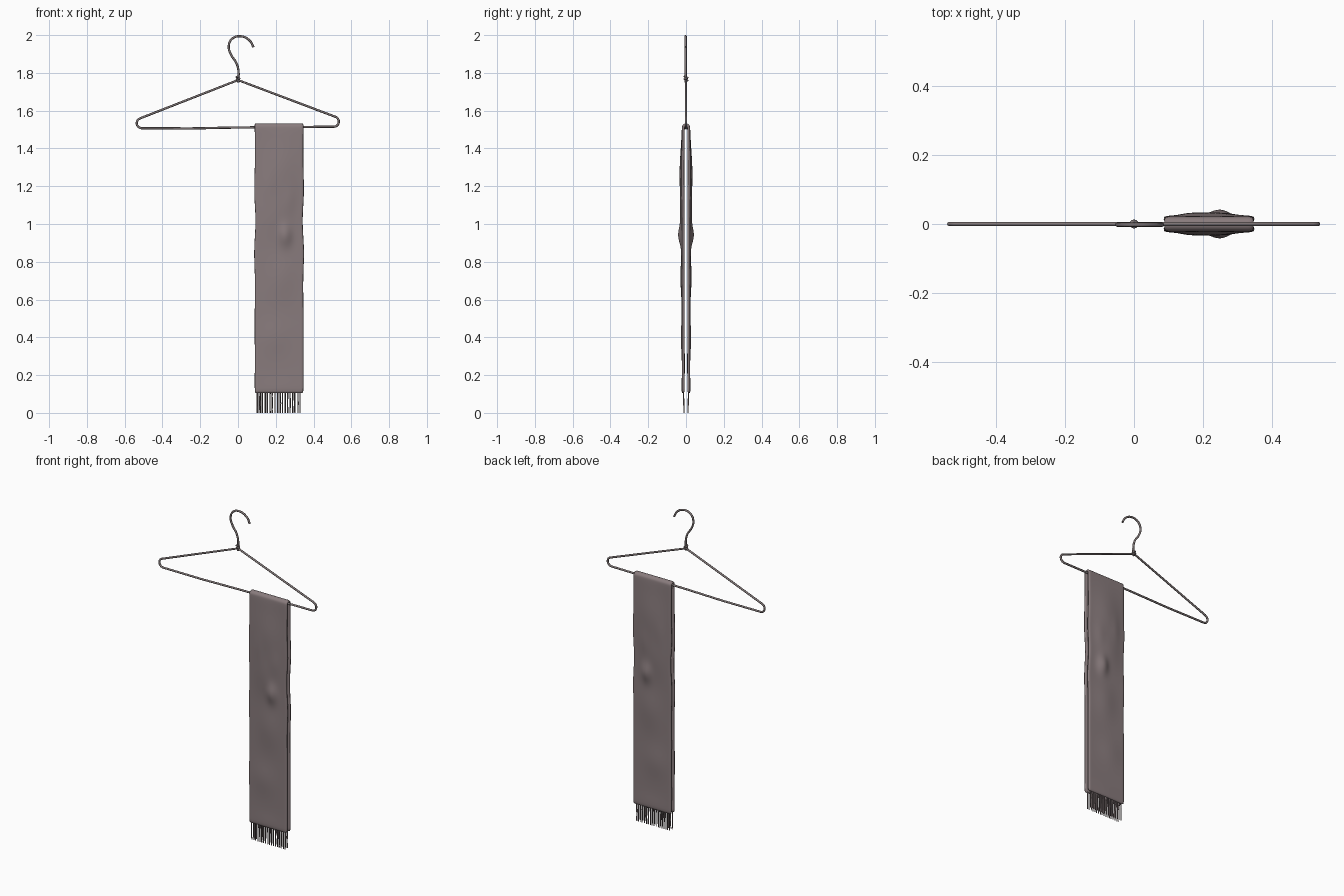
import bpy, bmesh, math, random
from mathutils import Vector

if "Cube" in bpy.data.objects:
    bpy.data.objects.remove(bpy.data.objects["Cube"])

random.seed(4)


def material(name, rgb):
    m = bpy.data.materials.new(name)
    m.diffuse_color = (*rgb, 1)
    m.use_nodes = True
    m.node_tree.nodes["Principled BSDF"].inputs["Base Color"].default_value = m.diffuse_color
    return m


CLOTH = material("mauve grey cloth", (0.25, 0.20, 0.205))
WIRE = material("grey wire", (0.22, 0.185, 0.185))


def tube(name, paths, radius, mat, smooth=False, cyclic=False, sides=2):
    """Round wire following one or more point paths."""
    cu = bpy.data.curves.new(name, 'CURVE')
    cu.dimensions = '3D'
    cu.bevel_depth = radius
    cu.bevel_resolution = sides
    cu.use_fill_caps = True
    cu.resolution_u = 6
    for pts in paths:
        if smooth:
            s = cu.splines.new('BEZIER')
            s.bezier_points.add(len(pts) - 1)
            for bp, p in zip(s.bezier_points, pts):
                bp.co = p
                bp.handle_left_type = bp.handle_right_type = 'AUTO'
        else:
            s = cu.splines.new('POLY')
            s.points.add(len(pts) - 1)
            for sp, p in zip(s.points, pts):
                sp.co = (*p, 1)
        s.use_cyclic_u = cyclic
    cu.materials.append(mat)
    ob = bpy.data.objects.new(name, cu)
    bpy.context.collection.objects.link(ob)
    bpy.ops.object.select_all(action='DESELECT')
    ob.select_set(True)
    bpy.context.view_layer.objects.active = ob
    bpy.ops.object.convert(target='MESH')
    bpy.ops.object.shade_smooth_by_angle(angle=math.radians(50))
    return bpy.context.object


# Hanger hook
hook = [(0.082, 1.936), (0.062, 1.971), (0.013, 1.994), (-0.032, 1.980),
        (-0.049, 1.940), (-0.035, 1.893), (-0.010, 1.855), (0.002, 1.815),
        (0.001, 1.750)]
tube("hanger_hook", [[(x, -0.002, z) for x, z in hook]], 0.006, WIRE, smooth=True)


# Hanger frame: apex, rounded right end, bar, rounded left end
def arc(cx, cz, r, a0, a1, n=10):
    return [(cx + r * math.cos(math.radians(a0 + (a1 - a0) * i / n)), 0,
             cz + r * math.sin(math.radians(a0 + (a1 - a0) * i / n)))
            for i in range(n + 1)]


frame = ([(0, 0, 1.762)] + arc(0.507, 1.542, 0.027, 69, -89)
         + [(0, 0, 1.511), (-0.25, 0, 1.506)] + arc(-0.509, 1.534, 0.027, 269, 111))
tube("hanger_frame", [frame], 0.006, WIRE, cyclic=True)

# Wire twisted round the neck
twist = [(0.008 * math.cos(t * 0.5), 0.008 * math.sin(t * 0.5), 1.757 + 0.0011 * t)
         for t in range(25)]
tube("neck_twist", [twist], 0.005, WIRE)

# Scarf folded over the bar
X0, X1, FOLD_Z, R, BOTTOM = 0.088, 0.347, 1.512, 0.014, 0.103
# bumps pushing the cloth outwards: x, z, width, height, depth
BUMPS = [(0.25, 0.94, 0.03, 0.05, 0.020), (0.22, 1.28, 0.09, 0.15, 0.012),
         (0.20, 1.05, 0.08, 0.13, 0.010), (0.23, 0.72, 0.07, 0.12, 0.008),
         (0.19, 0.40, 0.08, 0.09, 0.006), (0.22, 0.13, 0.10, 0.05, 0.003),
         (0.27, 1.13, 0.03, 0.07, 0.004), (0.16, 1.20, 0.025, 0.08, 0.003)]


def half_depth(x, z):
    d = R
    for bx, bz, w, h, a in BUMPS:
        d += a * math.exp(-((x - bx) / w) ** 2 - ((z - bz) / h) ** 2)
    return d


rows = []                                   # (side, z, fold angle)
steps = 50
for i in range(steps):
    rows.append((-1, BOTTOM + (FOLD_Z - BOTTOM) * i / steps, None))
for i in range(9):
    rows.append((0, 0, math.pi - math.pi * i / 8))
for i in reversed(range(steps)):
    rows.append((1, BOTTOM + (FOLD_Z - BOTTOM) * i / steps, None))

bm = bmesh.new()
cols = 16
grid = []
for side, z, ang in rows:
    line = []
    for j in range(cols + 1):
        x = X0 + (X1 - X0) * j / cols
        if ang is not None:
            p = (x, R * math.cos(ang), FOLD_Z + R * math.sin(ang))
        else:
            # gently wavy side edges
            edge = 0.004 * math.sin(z * 17) * math.exp(-((z - 1.0) / 0.3) ** 2)
            p = (x + edge * (2 * j / cols - 1), side * half_depth(x, z), z)
        line.append(bm.verts.new(p))
    grid.append(line)
for a, b in zip(grid, grid[1:]):
    for j in range(cols):
        bm.faces.new((a[j], a[j + 1], b[j + 1], b[j]))
bmesh.ops.recalc_face_normals(bm, faces=bm.faces)
for f in bm.faces:
    f.smooth = True
me = bpy.data.meshes.new("scarf")
bm.to_mesh(me)
bm.free()
me.materials.append(CLOTH)
scarf = bpy.data.objects.new("scarf", me)
bpy.context.collection.objects.link(scarf)
sol = scarf.modifiers.new("thickness", 'SOLIDIFY')
sol.thickness = 0.015
sol.offset = 0
sub = scarf.modifiers.new("soften", 'SUBSURF')
sub.levels = sub.render_levels = 1

# Fringe strands under both ends
for name, y in (("front_fringe", -0.013), ("back_fringe", 0.013)):
    strands = []
    for i in range(18):
        x = 0.103 + 0.226 * i / 17 + random.uniform(-0.002, 0.002)
        sway = random.uniform(-0.002, 0.002)
        strands.append([(x, y, 0.11), (x + sway, y * 0.9, 0.05), (x, y * 0.85, 0.0)])
    tube(name, strands, 0.003, CLOTH, sides=1)
